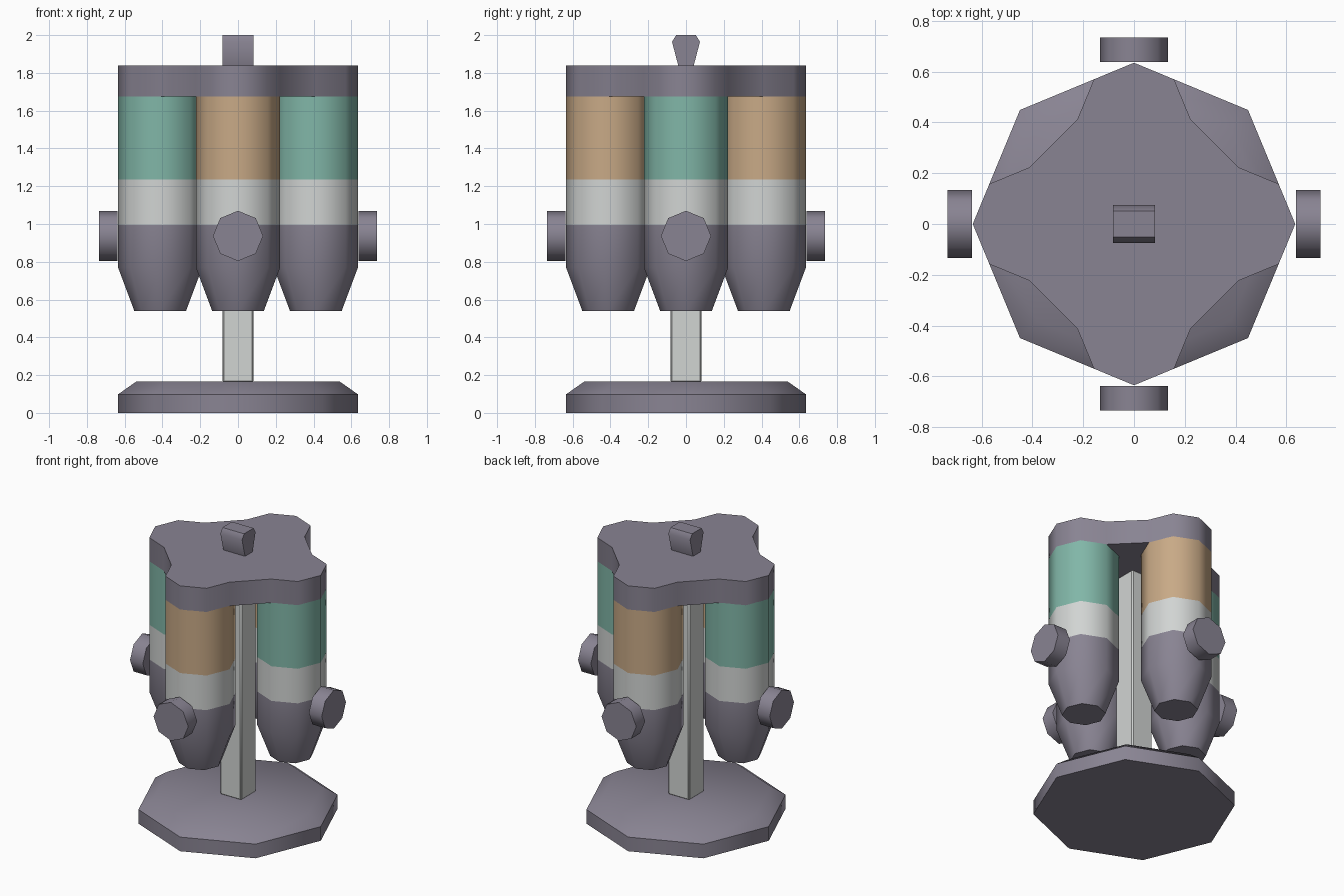
import bpy
import bmesh
from math import cos, sin, tau
from mathutils import Matrix, Vector

if "Cube" in bpy.data.objects:
    bpy.data.objects.remove(bpy.data.objects["Cube"])


def material(name, rgb):
    mat = bpy.data.materials.new(name)
    mat.use_nodes = True
    mat.diffuse_color = (*rgb, 1)
    mat.node_tree.nodes["Principled BSDF"].inputs["Base Color"].default_value = (*rgb, 1)
    return mat


GREY = material("purple grey", (0.25, 0.23, 0.29))
WHITE = material("off white", (0.64, 0.66, 0.65))
TAN = material("tan", (0.58, 0.40, 0.24))
TEAL = material("teal", (0.22, 0.47, 0.39))


def polygon(radius, sides=8):
    return [(radius * cos(tau * i / sides), radius * sin(tau * i / sides)) for i in range(sides)]


def loft(name, rings, mats, bands=None, matrix=Matrix()):
    """Stack (outline, height) rings into a closed solid; bands gives each ring gap a material."""
    bm = bmesh.new()
    loops = [[bm.verts.new((x, y, z)) for x, y in outline] for outline, z in rings]
    count = len(loops[0])
    bands = bands or [0] * (len(loops) - 1)
    for low, high, slot in zip(loops, loops[1:], bands):
        for i in range(count):
            j = (i + 1) % count
            bm.faces.new((low[i], low[j], high[j], high[i])).material_index = slot
    bm.faces.new(loops[0][::-1]).material_index = bands[0]
    bm.faces.new(loops[-1]).material_index = bands[-1]
    bmesh.ops.transform(bm, matrix=matrix, verts=bm.verts)
    bmesh.ops.recalc_face_normals(bm, faces=bm.faces)
    mesh = bpy.data.meshes.new(name)
    bm.to_mesh(mesh)
    bm.free()
    for mat in mats:
        mesh.materials.append(mat)
    obj = bpy.data.objects.new(name, mesh)
    bpy.context.collection.objects.link(obj)
    bpy.ops.object.select_all(action="DESELECT")
    obj.select_set(True)
    bpy.context.view_layer.objects.active = obj
    bpy.ops.object.shade_smooth_by_angle(angle=0.87)
    return obj


# Octagonal foot with a chamfered rim
REACH = 0.635
loft("base", [(polygon(REACH), 0), (polygon(REACH), 0.098), (polygon(0.54), 0.165)], [GREY])

# Square centre post
half = 0.083
square = [(-half, -half), (half, -half), (half, half), (-half, half)]
post = loft("post", [(square, 0.16), (square, 1.68)], [WHITE])
edge = post.modifiers.new("soft corners", "BEVEL")
edge.width = 0.01

# Four canisters, each with a side knob
RADIUS = 0.223
CENTRE = REACH - RADIUS
body = polygon(RADIUS)
names = ["left", "back", "right", "front"]
for i, side in enumerate(names):
    turn = Matrix.Rotation(tau * i / 4, 4, "Z")
    rings = [(polygon(0.137), 0.54), (body, 0.77), (body, 0.995), (body, 1.235), (body, 1.676)]
    loft(side + "_canister", rings, [GREY, WHITE, TAN if i % 2 else TEAL], [0, 0, 1, 2],
         turn @ Matrix.Translation((CENTRE, 0, 0)))
    disc = polygon(0.133)
    loft(side + "_knob", [(disc, 0.637), (disc, 0.735)], [GREY],
         matrix=turn @ Matrix.Translation((0, 0, 0.937)) @ Matrix.Rotation(tau / 4, 4, "Y"))

# Four-lobed lid: the outer half of each canister outline, joined by diagonals
lid = []
for i in range(4):
    for k in range(-2, 3):
        p = Vector((CENTRE + RADIUS * cos(tau * k / 8), RADIUS * sin(tau * k / 8)))
        lid.append(tuple(Matrix.Rotation(tau * i / 4, 2) @ p))
loft("lid", [(lid, 1.675), (lid, 1.84)], [GREY])

# Flared handle, its side profile extruded along x
profile = [(-0.04, 1.835), (0.04, 1.835), (0.074, 1.965), (0.052, 2.0), (-0.052, 2.0), (-0.074, 1.965)]
along_x = Matrix(((0, 0, 1, 0), (1, 0, 0, 0), (0, 1, 0, 0), (0, 0, 0, 1)))
loft("handle", [(profile, -0.083), (profile, 0.083)], [GREY], matrix=along_x)
